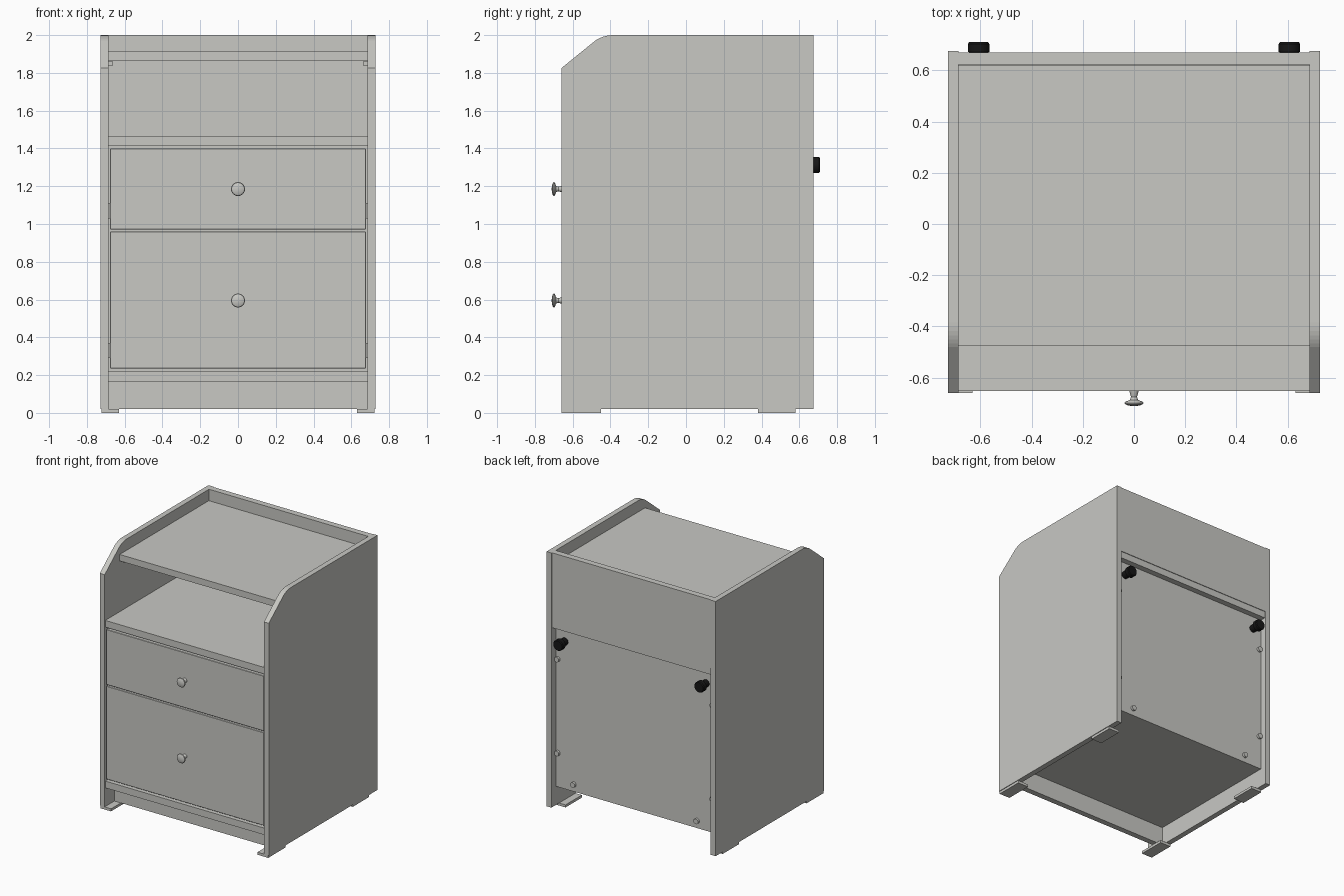
import bpy
import math

if "Cube" in bpy.data.objects:
    bpy.data.objects.remove(bpy.data.objects["Cube"])


def material(name, color):
    mat = bpy.data.materials.new(name)
    mat.use_nodes = True
    mat.diffuse_color = color
    mat.node_tree.nodes["Principled BSDF"].inputs["Base Color"].default_value = color
    return mat


GREY = material("warm light grey", (0.58, 0.58, 0.55, 1))
BLACK = material("black rubber", (0.008, 0.008, 0.008, 1))


def mesh_object(name, verts, faces, mat=GREY):
    mesh = bpy.data.meshes.new(name)
    mesh.from_pydata(verts, [], faces)
    mesh.materials.append(mat)
    obj = bpy.data.objects.new(name, mesh)
    bpy.context.collection.objects.link(obj)
    return obj


def prism(name, profile, x0, x1, mat=GREY):
    """Extrude a (y, z) outline along x."""
    n = len(profile)
    verts = [(x, y, z) for x in (x0, x1) for y, z in profile]
    faces = [tuple(range(n)), tuple(reversed(range(n, 2 * n)))]
    faces += [(i, i + n, (i + 1) % n + n, (i + 1) % n) for i in range(n)]
    return mesh_object(name, verts, faces, mat)


def box(name, x0, x1, y0, y1, z0, z1):
    return prism(name, [(y0, z0), (y0, z1), (y1, z1), (y1, z0)], x0, x1)


def lathe(name, x, z, profile, mat=GREY, sides=32):
    """Spin (radius, y) points around an axis parallel to y."""
    verts, faces = [], []
    for r, y in profile:
        for k in range(sides):
            a = 2 * math.pi * k / sides
            verts.append((x + r * math.cos(a), y, z + r * math.sin(a)))
    for j in range(len(profile) - 1):
        for k in range(sides):
            m = (k + 1) % sides
            faces.append((j * sides + k, j * sides + m, (j + 1) * sides + m, (j + 1) * sides + k))
    last = (len(profile) - 1) * sides
    faces += [tuple(reversed(range(sides))), tuple(range(last, last + sides))]
    obj = mesh_object(name, verts, faces, mat)
    bpy.context.view_layer.objects.active = obj
    obj.select_set(True)
    bpy.ops.object.shade_smooth_by_angle(angle=math.radians(35))
    obj.select_set(False)
    return obj


def disc(name, x, z, r, y0, y1, mat=GREY, sides=32):
    return lathe(name, x, z, [(r, y0), (r, y1)], mat, sides)


IN, OUT = 0.685, 0.727
FRONT, BACK = -0.66, 0.675

# Side panels with a sloped and rounded front top corner
slope = math.atan2(0.15, 0.22)
bend = 0.17
arc = [(-0.385 - bend * math.sin(slope * t / 6), 2 - bend * (1 - math.cos(slope * t / 6)))
       for t in range(7)]
side_outline = [(FRONT, 0.02), (FRONT, 1.825)] + arc[::-1] + [(BACK, 2), (BACK, 0.02)]

for sx, label in ((1, "left"), (-1, "right")):
    prism(label + "_side_panel", side_outline, *sorted((sx * IN, sx * OUT)))
    # Feet
    for y0, y1, place in ((FRONT, -0.45, "front"), (0.38, 0.58, "rear")):
        box(f"{label}_{place}_foot", *sorted((sx * 0.63, sx * 0.722)), y0, y1, 0, 0.02)
    # Cleat under the top shelf
    box(label + "_shelf_cleat", *sorted((sx * 0.663, sx * IN)), -0.44, -0.38, 1.84, 1.86)
    # Drawer runners
    for z, place in ((1.03, "upper"), (0.29, "lower")):
        box(f"{label}_{place}_runner", *sorted((sx * 0.672, sx * IN)), -0.64, 0.55, z, z + 0.08)
    # Fittings holding the recessed rear panel
    for z in (1.16, 0.43):
        disc(label + "_rear_fitting", sx * 0.668, z, 0.02, 0.61, 0.638, GREY, 16)
    disc(label + "_bottom_fitting", sx * 0.53, 0.222, 0.02, 0.61, 0.638, GREY, 16)
    # Wall bumper
    lathe(label + "_wall_bumper", sx * 0.607, 1.313,
          [(0.028, 0.61), (0.03, 0.668), (0.042, 0.672), (0.042, 0.703), (0.037, 0.71)], BLACK)

# Shelves, base and plinth
box("top_shelf", -IN, IN, -0.475, 0.62, 1.862, 1.912)
box("middle_shelf", -IN, IN, -0.652, 0.665, 1.415, 1.467)
box("bottom_board", -IN, IN, -0.652, 0.62, 0.165, 0.218)
box("plinth", -IN, IN, -0.54, -0.495, 0.02, 0.165)

# Rear boards, the upper one with a cable hole and two blind recesses
box("lower_rear_panel", -IN, IN, 0.605, 0.62, 0.18, 1.415)
upper = box("upper_rear_panel", -IN, IN, 0.622, 0.67, 1.467, 2.0)
cutters = [disc("cable_hole_cutter", 0, 1.515, 0.03, 0.5, 0.8)]
cutters += [disc("recess_cutter", sx * 0.607, 1.93, 0.05, 0.65, 0.8) for sx in (1, -1)]
for cutter in cutters:
    mod = upper.modifiers.new("cut", 'BOOLEAN')
    mod.operation = 'DIFFERENCE'
    mod.solver = 'EXACT'
    mod.object = cutter
bpy.context.view_layer.update()
mesh = bpy.data.meshes.new_from_object(upper.evaluated_get(bpy.context.evaluated_depsgraph_get()))
upper.modifiers.clear()
upper.data = mesh
for cutter in cutters:
    bpy.data.objects.remove(cutter)

# Drawers with turned knobs
for label, z0, z1, knob_z in (("upper", 0.97, 1.4, 1.185), ("lower", 0.235, 0.96, 0.595)):
    front = box(label + "_drawer_front", -0.677, 0.677, -0.652, -0.61, z0, z1)
    bevel = front.modifiers.new("soft edge", 'BEVEL')
    bevel.width = 0.003
    bevel.segments = 1
    box(label + "_drawer_body", -0.655, 0.655, -0.61, 0.55, z0 + 0.04, z1 - 0.06)
    lathe(label + "_knob", 0, knob_z,
          [(0.018, -0.65), (0.016, -0.662), (0.012, -0.675), (0.016, -0.687),
           (0.033, -0.694), (0.037, -0.699), (0.034, -0.704), (0.022, -0.709), (0.006, -0.711)])
